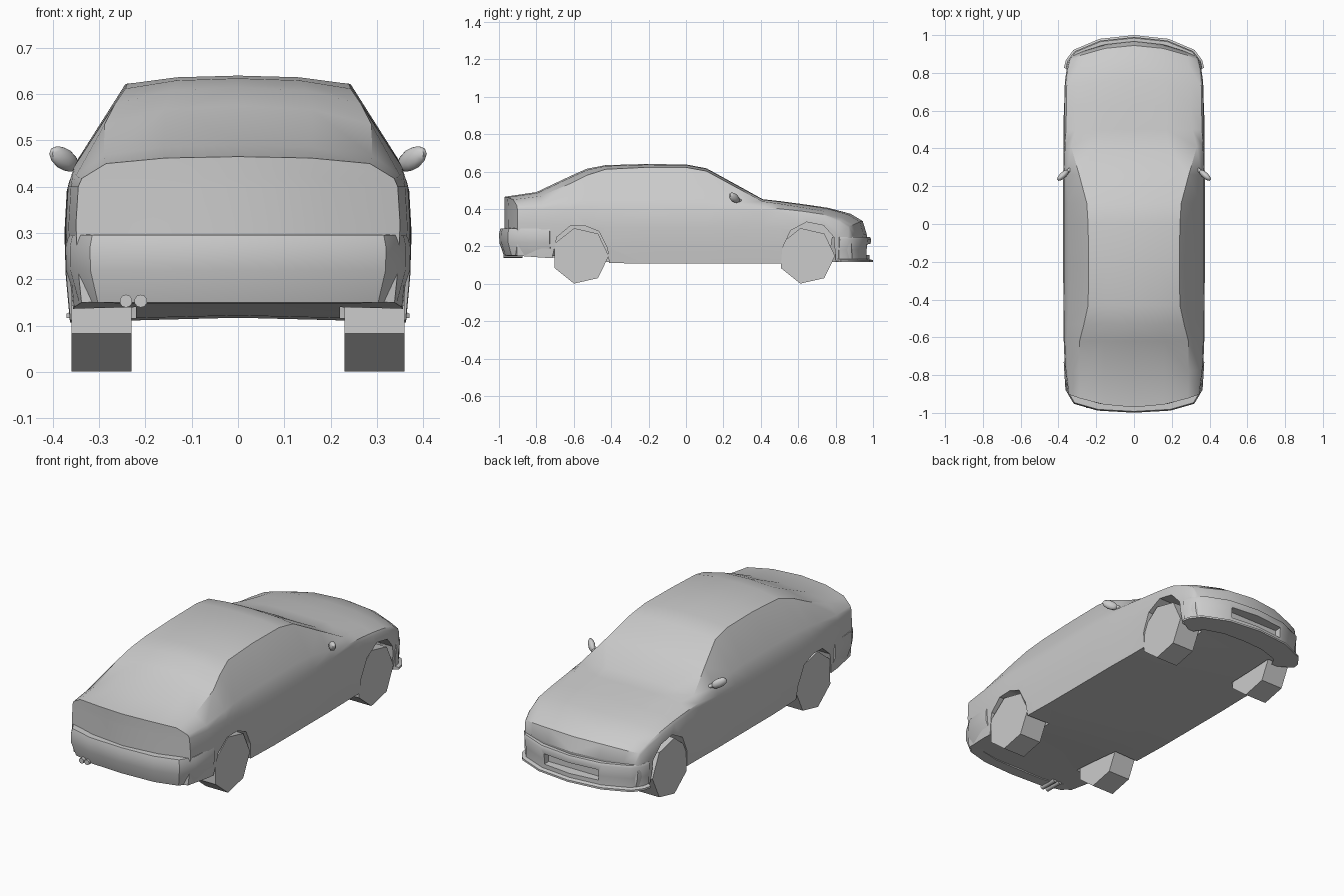
import bpy, bmesh, math
from mathutils import Vector

cube = bpy.data.objects.get("Cube")
if cube:
    bpy.data.objects.remove(cube)

grey = bpy.data.materials.new("plain_grey")
grey.use_nodes = True
colour = (0.6, 0.6, 0.6, 1)
grey.diffuse_color = colour
grey.node_tree.nodes["Principled BSDF"].inputs["Base Color"].default_value = colour


def finish(name, bm, smooth=None, mirror=False, cutters=()):
    bmesh.ops.remove_doubles(bm, verts=bm.verts, dist=0.0005)
    bmesh.ops.recalc_face_normals(bm, faces=bm.faces)
    mesh = bpy.data.meshes.new(name)
    bm.to_mesh(mesh)
    bm.free()
    obj = bpy.data.objects.new(name, mesh)
    bpy.context.collection.objects.link(obj)
    mesh.materials.append(grey)
    bpy.ops.object.select_all(action='DESELECT')
    obj.select_set(True)
    bpy.context.view_layer.objects.active = obj
    if mirror:
        obj.modifiers.new("mirror", 'MIRROR')
        bpy.ops.object.modifier_apply(modifier="mirror")
    for cutter in cutters:
        mod = obj.modifiers.new("cut", 'BOOLEAN')
        mod.operation, mod.object, mod.solver = 'DIFFERENCE', cutter, 'EXACT'
        bpy.ops.object.modifier_apply(modifier="cut")
    if smooth:
        bpy.ops.object.shade_smooth_by_angle(angle=math.radians(smooth))
    return obj


def grid(bm, rows):
    """Join rows of points with faces."""
    rows = [[bm.verts.new(p) for p in row] for row in rows]
    for a, b in zip(rows, rows[1:]):
        for i in range(len(a) - 1):
            bm.faces.new((a[i], a[i + 1], b[i + 1], b[i]))


def prism(name, outline, x0, x1, **options):
    """Extrude a side outline of (y, z) points across x."""
    bm = bmesh.new()
    ends = [[bm.verts.new((x, y, z)) for y, z in outline] for x in (x0, x1)]
    n = len(outline)
    for end in ends:
        bm.faces.new(end)
    for i in range(n):
        j = (i + 1) % n
        bm.faces.new((ends[0][i], ends[0][j], ends[1][j], ends[1][i]))
    return finish(name, bm, **options)


# Body stations: y, bow, half width, floor z, shoulder z, top edge x and z, centre z
stations = [
    (-.97, -.07, .350, .150, .40, .285, .450, .465),
    (-.80, -.03, .366, .140, .40, .29, .468, .490),
    (-.62, 0, .372, .130, .40, .288, .535, .575),
    (-.53, 0, .373, .122, .395, .265, .580, .615),
    (-.43, 0, .374, .112, .39, .243, .612, .634),
    (-.22, 0, .375, .107, .39, .240, .622, .640),
    (.00, 0, .375, .107, .39, .243, .622, .638),
    (.11, 0, .375, .107, .39, .250, .602, .617),
    (.26, 0, .375, .107, .39, .290, .520, .535),
    (.41, 0, .372, .107, .39, .333, .440, .452),
    (.50, 0, .372, .107, .385, .31, .428, .442),
    (.63, .01, .372, .110, .375, .30, .408, .425),
    (.76, .03, .370, .115, .36, .30, .388, .406),
    (.88, .06, .357, .120, .33, .29, .352, .374),
    (.945, .08, .345, .120, .30, .28, .315, .335),
    (.967, .09, .335, .120, .25, .27, .260, .262),
]


def bowed(x, y, z, bow):
    return x, y - bow * (x / .35) ** 2, z


def side_points(s):
    y, bow, w, floor, shoulder, xe, ze, zc = s
    low = floor + (shoulder - floor) * .35
    mid = floor + (shoulder - floor) * .68
    belt = (w + (xe - w) * .24 + .003, shoulder + (ze - shoulder) * .28 + .004)
    return [(w - .012, floor), (w - .003, low), (w, mid),
            (w - .005, shoulder), belt, (xe, ze)]


def body_ring(s):
    y, bow, floor, zc = s[0], s[1], s[3], s[7]
    pts = side_points(s)
    xb, (xe, ze) = pts[0][0], pts[-1]
    flat = [(0, floor + .01), (xb * .55, floor + .005)]
    top = [(xe * .55, zc - (zc - ze) * .2), (0, zc)]
    return [bowed(x, y, z, bow) for x, z in flat + pts + top]


def body_cap(s):
    y, bow, floor, zc = s[0], s[1], s[3], s[7]
    pts = side_points(s)
    rows = []
    for i, (x, z) in enumerate(pts):
        zs = (z, z, z)
        if i == 0:
            zs = (z, z + .005, z + .01)
        elif i == len(pts) - 1:
            zs = (z, zc - (zc - z) * .2, zc)
        rows.append([bowed(x * f, y, h, bow) for f, h in zip((1, .55, 0), zs)])
    return rows


# Wheel arch and intake cutters
rear_arch = [(-.72, .02), (-.715, .14), (-.69, .25), (-.62, .308), (-.54, .31),
             (-.465, .28), (-.42, .19), (-.40, .02)]
front_arch = [(.50, .02), (.515, .19), (.56, .285), (.645, .33), (.735, .312),
              (.79, .25), (.81, .02)]
intake = [(.93, .155), (1.1, .15), (1.1, .215), (.93, .21)]
cutters = [prism("arch_cutter", arch, sx * .22, sx * .5)
           for arch in (rear_arch, front_arch) for sx in (-1, 1)]
intake_cutter = prism("intake_cutter", intake, -.16, .16)

# Body shell
bm = bmesh.new()
grid(bm, [body_ring(s) for s in stations])
grid(bm, body_cap(stations[0]))
grid(bm, body_cap(stations[-1]))
finish("body", bm, 32, True, cutters + [intake_cutter])


def bumper(name, path, profile, centre_y, cuts):
    """Sweep a closed profile of (offset, z) round half the car, then mirror."""
    rows = []
    for x, y in path:
        out = Vector((x, y - centre_y)).normalized()
        row = [(x + out.x * o, y + out.y * o, z) for o, z in profile]
        rows.append(row + row[:1])
    bm = bmesh.new()
    grid(bm, rows)
    bm.faces.new([bm.verts.new(p) for p in rows[-1][:-1]])
    finish(name, bm, 35, True, cuts)


bumper("rear_bumper",
       [(0, -.97), (.18, -.962), (.30, -.93), (.340, -.86), (.345, -.72)],
       [(-.04, .298), (.022, .296), (.029, .27), (.028, .22), (.004, .15), (-.06, .148)],
       -.6, [])
bumper("front_bumper",
       [(0, .97), (.17, .953), (.30, .90), (.337, .85), (.345, .812)],
       [(-.06, .25), (.014, .25), (.020, .238), (.012, .18), (.012, .132),
        (.03, .126), (.03, .116), (-.1, .116)],
       .6, [intake_cutter])

# Seven sided wheels
for label, wy in (("rear", -.565), ("front", .645)):
    angles = [math.radians(-103 + k * 360 / 7) for k in range(7)]
    outline = [(wy + .152 * math.cos(a), .149 + .152 * math.sin(a)) for a in angles]
    for side, sx in (("left", 1), ("right", -1)):
        prism(f"{label}_{side}_wheel", outline, sx * .23, sx * .36)

# Door mirrors with short stalks
for side, sx in (("left", 1), ("right", -1)):
    for part, pos, size in (("mirror", (.376, .258, .460), (.040, .017, .025)),
                            ("mirror_stalk", (.343, .285, .445), (.025, .010, .010))):
        bm = bmesh.new()
        bmesh.ops.create_uvsphere(bm, u_segments=10, v_segments=6, radius=1)
        for v in bm.verts:
            x, y, z = (c * s for c, s in zip(v.co, size))
            a = math.radians(-42)
            v.co = (sx * (pos[0] + x * math.cos(a) - y * math.sin(a)),
                    pos[1] + x * math.sin(a) + y * math.cos(a), pos[2] + z + x * .3)
        finish(f"{side}_{part}", bm, 50)

# Twin exhaust tips
for i, x in enumerate((-.242, -.210)):
    bm = bmesh.new()
    bmesh.ops.create_cone(bm, cap_ends=True, segments=10, radius1=.014, radius2=.014, depth=.10)
    for v in bm.verts:
        v.co = (x + v.co.x, -.925 + v.co.z, .153 + v.co.y)
    finish(f"exhaust_tip_{i + 1}", bm, 40)

for cutter in cutters + [intake_cutter]:
    cutter.hide_render = True
    cutter.hide_viewport = True
